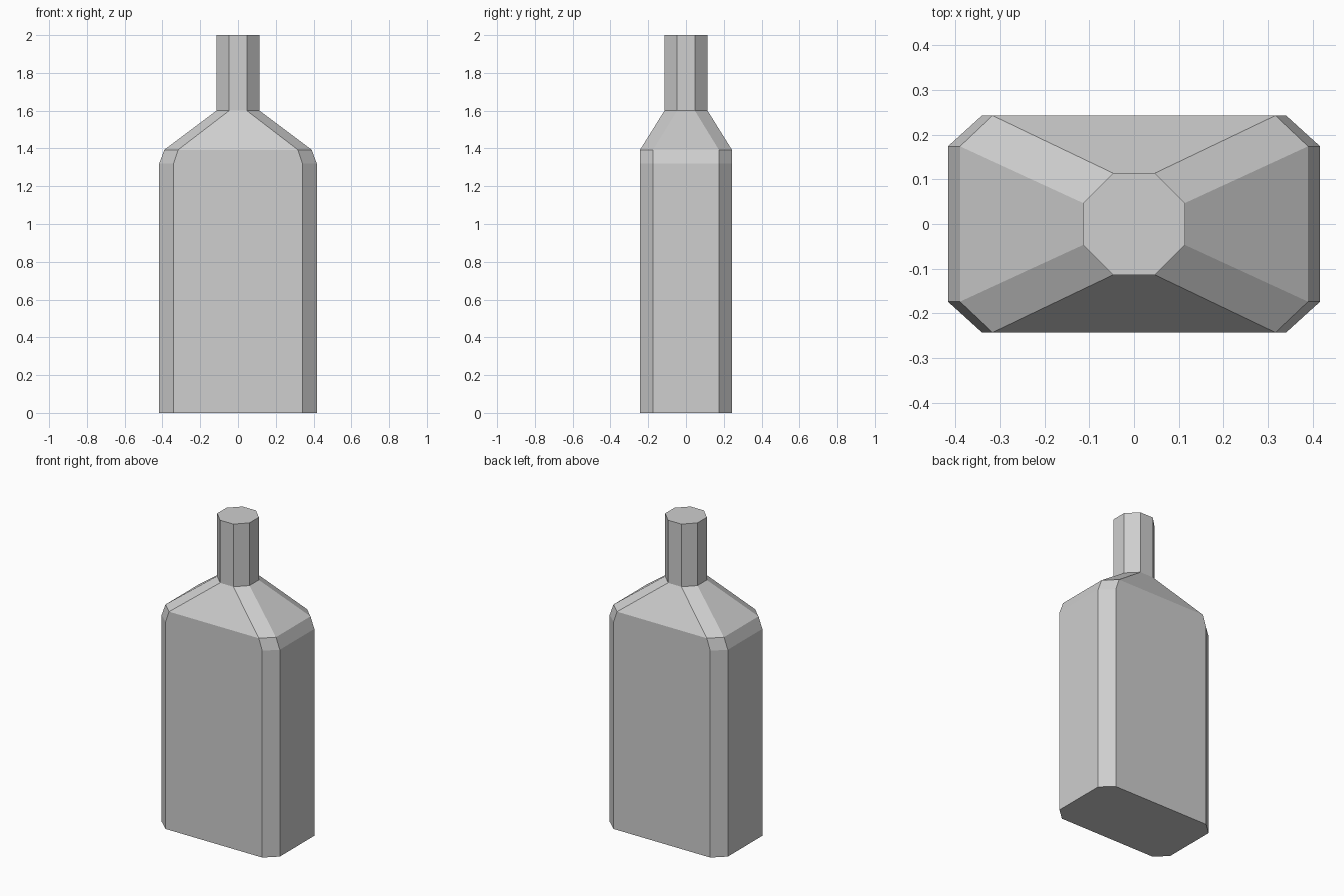
import bpy
import bmesh

cube = bpy.data.objects.get("Cube")
if cube:
    bpy.data.objects.remove(cube, do_unlink=True)

# Material
grey = bpy.data.materials.new("plain grey")
grey.use_nodes = True
colour = (0.62, 0.62, 0.62, 1.0)
grey.diffuse_color = colour
grey.node_tree.nodes["Principled BSDF"].inputs["Base Color"].default_value = colour


def chamfered_ring(bm, z, half_x, half_y, flat_x, flat_y):
    """Rectangle with cut corners, counter-clockwise from above."""
    corner = [(half_x, flat_y), (flat_x, half_y)]
    points = corner + [(-x, y) for x, y in reversed(corner)]
    points += [(-x, -y) for x, y in points]
    return [bm.verts.new((x, y, z)) for x, y in points]


# Sections from base to mouth: height, half width, half depth, flat half widths
sections = [
    (0.0, 0.417, 0.243, 0.341, 0.174),    # base
    (1.32, 0.417, 0.243, 0.341, 0.174),   # top of straight sides
    (1.393, 0.39, 0.243, 0.317, 0.174),   # shoulder
    (1.6, 0.114, 0.114, 0.047, 0.047),    # neck root
    (2.0, 0.114, 0.114, 0.047, 0.047),    # mouth
]

# Bottle: bridge the sections and cap both ends
bm = bmesh.new()
rings = [chamfered_ring(bm, *section) for section in sections]
for low, high in zip(rings, rings[1:]):
    count = len(low)
    for i in range(count):
        j = (i + 1) % count
        bm.faces.new((low[i], low[j], high[j], high[i]))
bm.faces.new(list(reversed(rings[0])))
bm.faces.new(rings[-1])
bmesh.ops.recalc_face_normals(bm, faces=bm.faces[:])

mesh = bpy.data.meshes.new("bottle")
bm.to_mesh(mesh)
bm.free()
mesh.materials.append(grey)
bottle = bpy.data.objects.new("bottle", mesh)
bpy.context.collection.objects.link(bottle)
